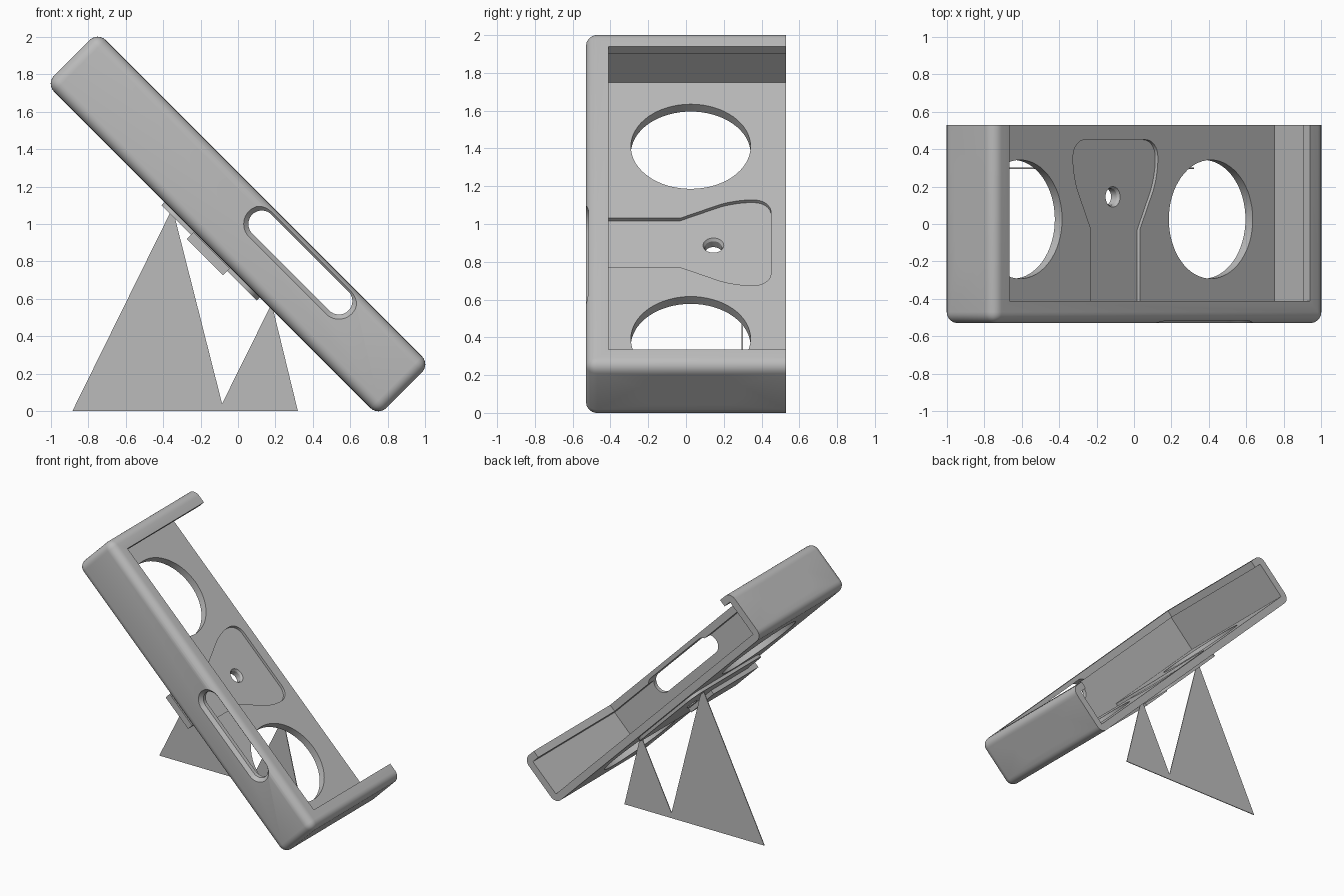
import bpy, bmesh
from math import pi, cos, sin
from mathutils import Matrix

if "Cube" in bpy.data.objects:
    bpy.data.objects.remove(bpy.data.objects["Cube"])

grey = bpy.data.materials.new("plain grey")
grey.use_nodes = True
grey.diffuse_color = (0.5, 0.5, 0.5, 1)
grey.node_tree.nodes["Principled BSDF"].inputs["Base Color"].default_value = (0.5, 0.5, 0.5, 1)

# Tray frame: local x runs down the slope, local z is the tray's open side
TILT = Matrix.Translation((0, 0, 1)) @ Matrix.Rotation(pi / 4, 4, 'Y')
L, W, T = 1.255, 0.53, 0.195      # half sizes
WALL, LIP = 0.055, 0.12
MID = 0.025                       # y centre of the openings


def finish(name, bm, matrix=TILT):
    bmesh.ops.recalc_face_normals(bm, faces=bm.faces)
    me = bpy.data.meshes.new(name)
    bm.to_mesh(me)
    bm.free()
    me.materials.append(grey)
    ob = bpy.data.objects.new(name, me)
    bpy.context.collection.objects.link(ob)
    ob.matrix_world = matrix
    return ob


def prism(name, pts, z0, z1, place=Matrix(), matrix=TILT, grow=0, round_r=0, round_if=None):
    """Extrude an outline; grow flares the top, round_r rounds upright edges."""
    bm = bmesh.new()
    face = bm.faces.new([bm.verts.new((x, y, z0)) for x, y in pts])
    top = bmesh.ops.extrude_face_region(bm, geom=[face])["geom"]
    for v in (g for g in top if isinstance(g, bmesh.types.BMVert)):
        v.co.z = z1
    if round_r:
        edges = [e for e in bm.edges if abs(e.verts[0].co.z - e.verts[1].co.z) > 1e-4
                 and (round_if is None or round_if(e.verts[0].co))]
        bmesh.ops.bevel(bm, geom=edges, offset=round_r, segments=8, profile=0.5, affect='EDGES')
    bm.transform(place)
    return finish(name, bm, matrix)


def box(name, x0, x1, y0, y1, z0, z1, **kw):
    return prism(name, [(x0, y0), (x1, y0), (x1, y1), (x0, y1)], z0, z1, **kw)


def stadium(half, r, n=20):
    """Long rounded outline; half is the distance from centre to arc centre."""
    arc = [(-pi / 2 + pi * i / n) for i in range(n + 1)]
    right = [(half + r * cos(a), r * sin(a)) for a in arc]
    return right + [(-x, -y) for x, y in right]


def circle(r, n=64):
    return [(r * cos(2 * pi * i / n), r * sin(2 * pi * i / n)) for i in range(n)]


def cone(name, r0, r1, depth, place):
    bm = bmesh.new()
    bmesh.ops.create_cone(bm, cap_ends=True, segments=32, radius1=r0, radius2=r1,
                          depth=depth, matrix=place)
    return finish(name, bm)


def modify(ob, others, op='DIFFERENCE'):
    bpy.context.view_layer.objects.active = ob
    for other in others:
        mod = ob.modifiers.new("cut", 'BOOLEAN')
        mod.operation, mod.object, mod.solver = op, other, 'EXACT'
        bpy.ops.object.modifier_apply(modifier=mod.name)
        bpy.data.objects.remove(other)


# Tray: block rounded everywhere except around its open back end
bm = bmesh.new()
bmesh.ops.create_cube(bm, size=2, matrix=Matrix.Diagonal((L, W, T, 1)))
edges = [e for e in bm.edges if not all(v.co.y > 0 for v in e.verts)]
bmesh.ops.bevel(bm, geom=edges, offset=0.06, segments=6, profile=0.5, affect='EDGES')
tray = finish("tray", bm)

# Mount pad and rail under the floor
pad = box("pad", -0.36, 0.36, -0.4, 0.48, -0.218, -0.17, round_r=0.1)
rail = box("rail", -0.137, 0.137, -0.5, 0.05, -0.25, -0.2)
modify(tray, [pad, rail], 'UNION')

# Hollow with an overhanging lip, then the shallow keyhole pocket in the floor
FLOOR = -T + WALL
half_key = [(0.184, -W + WALL), (0.184, -0.03), (0.32, 0.25), (0.32, 0.45)]
key = half_key + [(-x, y) for x, y in reversed(half_key)]
cuts = [
    box("hollow", -L + WALL, L - WALL, -W + WALL, 1, FLOOR, T - WALL),
    box("mouth", -L + LIP, L - LIP, -W + LIP, 1, 0, 1),
    prism("pocket", key, FLOOR - 0.02, 0, round_r=0.09, round_if=lambda c: c.y > 0.2),
]
# Round floor windows and stadium windows in both end walls
for s in (-1, 1):
    cuts.append(prism("window", circle(0.317), -0.5, 0, place=Matrix.Translation((s * 0.72, MID, 0))))
    turn = Matrix.Rotation(pi / 2, 4, 'Y') @ Matrix.Rotation(pi / 2, 4, 'Z')
    cuts.append(prism("end_slot", stadium(0.155, 0.113), -0.09, 0.09,
                      place=Matrix.Translation((s * L, MID, 0.018)) @ turn))
# Side slot with a chamfered rim
side = Matrix.Translation((0.381, -W, 0.09)) @ Matrix.Rotation(pi / 2, 4, 'X')
cuts.append(prism("side_slot", stadium(0.291, 0.072), -0.2, 0.1, place=side))
bm = bmesh.new()
rings = [[bm.verts.new((x, y, z)) for x, y in stadium(0.291, r)]
         for r, z in ((0.072, -0.025), (0.097, 0), (0.097, 0.05))]
for a, b in zip(rings, rings[1:]):
    for i in range(len(a)):
        j = (i + 1) % len(a)
        bm.faces.new((a[i], a[j], b[j], b[i]))
bm.faces.new(rings[0])
bm.faces.new(rings[-1])
bm.transform(side)
cuts.append(finish("side_chamfer", bm))
# Screw hole with a countersink
hole = Matrix.Translation((0, 0.145, FLOOR - 0.02))
cuts.append(cone("screw_hole", 0.045, 0.045, 0.6, hole))
cuts.append(cone("countersink", 0.045, 0.065, 0.03, hole))
modify(tray, cuts)

# Stand: thin two-peaked plate under the tray
upright = Matrix.Translation((0, 0.298, 0)) @ Matrix.Rotation(pi / 2, 4, 'X')
peaks = [(-0.885, 0), (0.32, 0), (0.18, 0.575), (-0.085, 0.04), (-0.35, 1.085)]
stand = prism("stand", peaks, -0.003, 0.003, place=upright, matrix=Matrix())

bpy.ops.object.select_all(action='DESELECT')
tray.select_set(True)
bpy.context.view_layer.objects.active = tray
bpy.ops.object.shade_smooth_by_angle(angle=pi / 6)
